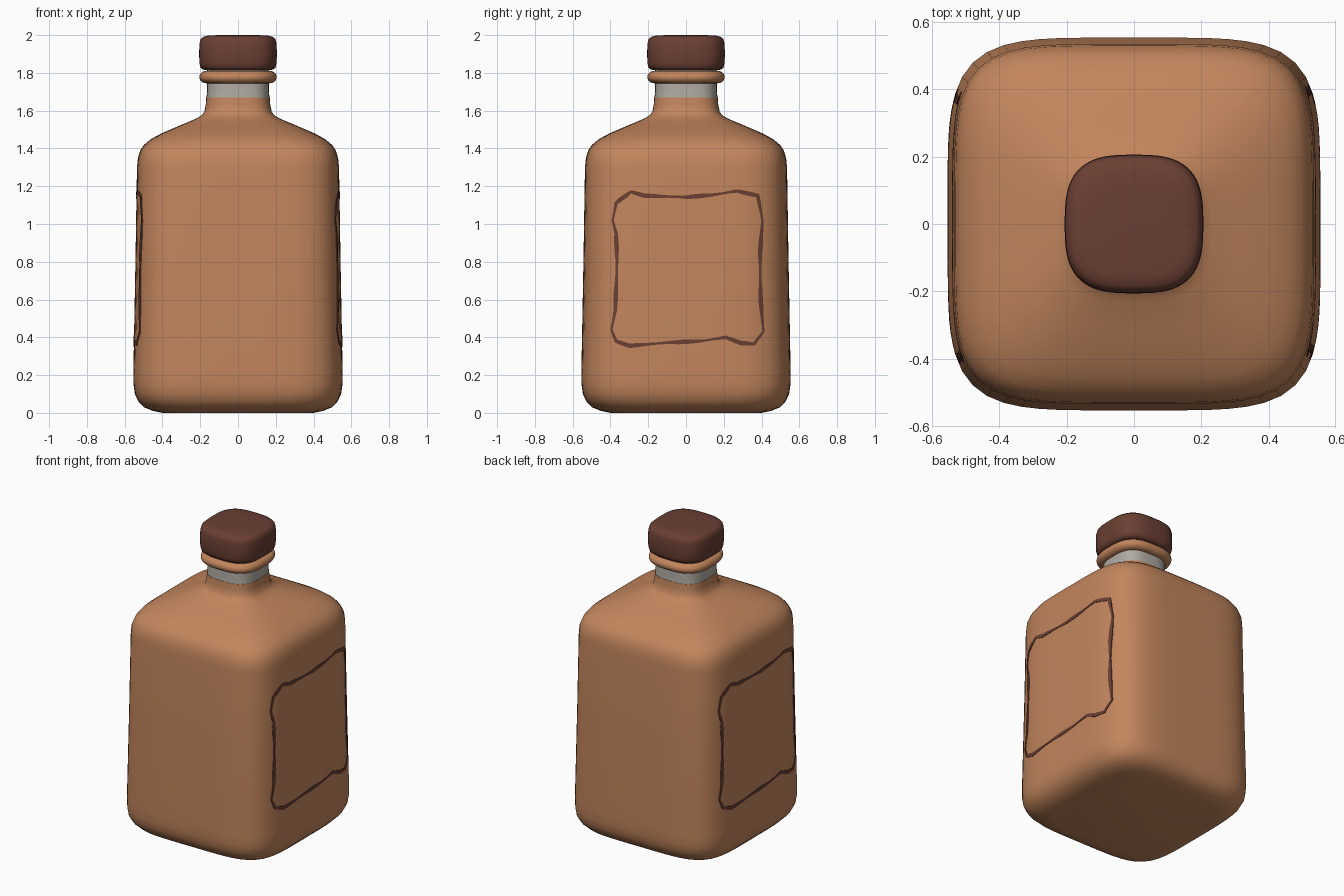
import bpy, bmesh, math
from mathutils import Vector

if "Cube" in bpy.data.objects:
    bpy.data.objects.remove(bpy.data.objects["Cube"])


def material(name, rgb):
    m = bpy.data.materials.new(name)
    m.diffuse_color = (*rgb, 1)
    m.use_nodes = True
    m.node_tree.nodes["Principled BSDF"].inputs["Base Color"].default_value = m.diffuse_color
    return m


AMBER = material("amber_brown", (0.54, 0.235, 0.108))
DARK = material("dark_brown", (0.145, 0.050, 0.033))
GREY = material("warm_grey", (0.43, 0.40, 0.36))


def radius(half, n, a):
    """Polar radius of a rounded-square (superellipse) section."""
    return half / (abs(math.cos(a)) ** n + abs(math.sin(a)) ** n) ** (1 / n)


def finish(name, bm, mat, angle=40):
    bmesh.ops.recalc_face_normals(bm, faces=bm.faces)
    me = bpy.data.meshes.new(name)
    bm.to_mesh(me)
    bm.free()
    me.materials.append(mat)
    ob = bpy.data.objects.new(name, me)
    bpy.context.collection.objects.link(ob)
    bpy.ops.object.select_all(action='DESELECT')
    ob.select_set(True)
    bpy.context.view_layer.objects.active = ob
    bpy.ops.object.shade_smooth_by_angle(angle=math.radians(angle))
    return ob


def loft(name, profile, mat, seg=80):
    """Closed loft through rows of (z, half width, section exponent)."""
    bm = bmesh.new()
    rings = []
    for z, half, n in profile:
        ring = []
        for i in range(seg):
            a = 2 * math.pi * i / seg
            r = radius(half, n, a)
            ring.append(bm.verts.new((r * math.cos(a), r * math.sin(a), z)))
        rings.append(ring)
    for lo, hi in zip(rings, rings[1:]):
        for i in range(seg):
            j = (i + 1) % seg
            bm.faces.new((lo[i], lo[j], hi[j], hi[i]))
    bm.faces.new(rings[0][::-1])
    bm.faces.new(rings[-1])
    return finish(name, bm, mat)


# Bottle body with sloping shoulders and lower neck
N = 4.8
BODY = [(0, .40, N), (.01, .45, N), (.03, .498, N), (.06, .527, N), (.10, .546, N),
        (.15, .553, N), (.22, .554, N), (.80, .543, N), (1.30, .535, N),
        (1.35, .530, N), (1.39, .517, 4.7), (1.42, .497, 4.6), (1.45, .46, 4.4),
        (1.48, .405, 4.1), (1.52, .312, 3.7), (1.555, .228, 3.3), (1.575, .193, 3.1),
        (1.595, .178, 3), (1.63, .171, 3), (1.67, .168, 3)]
loft("bottle_body", BODY, AMBER)

# Grey neck band, running up inside the collar to the cap
loft("neck_band", [(1.665, .167, 3), (1.70, .164, 3), (1.83, .164, 3)], GREY)

# Rounded collar ring
collar = [(1.778 + .033 * math.sin(t), .168 + .037 * math.cos(t), 2.8)
          for t in [math.radians(-90 + 18 * k) for k in range(11)]]
loft("neck_collar", collar, AMBER)

# Cap with softened edges
loft("cap", [(1.815, .165, 3), (1.817, .185, 3), (1.827, .198, 3), (1.85, .204, 3),
             (1.90, .206, 3), (1.955, .204, 3), (1.978, .198, 3), (1.991, .184, 3),
             (1.998, .155, 3), (2.0, .10, 3)], DARK)


def side_x(y, z):
    """x of the body's right side at a given y and z."""
    for (z0, h0, _), (z1, h1, _) in zip(BODY, BODY[1:]):
        if z0 <= z <= z1:
            h = h0 + (h1 - h0) * (z - z0) / (z1 - z0)
            return h * (1 - (abs(y) / h) ** N) ** (1 / N)


# Hand-drawn label outline on the right and left sides
PATH = [(-.29, 1.17), (-.22, 1.15), (0, 1.142), (.15, 1.155), (.27, 1.175),
        (.38, 1.15), (.405, 1.02), (.392, .85), (.395, .60), (.41, .43), (.36, .365),
        (.29, .37), (.21, .40), (.08, .38), (-.10, .372), (-.30, .355), (-.37, .38),
        (-.395, .44), (-.375, .54), (-.365, .80), (-.37, .95), (-.388, 1.02),
        (-.37, 1.11), (-.34, 1.135)]


def label_outline(name, s):
    pts = []
    for a, b in zip(PATH, PATH[1:] + PATH[:1]):
        a, b = Vector(a), Vector(b)
        k = max(2, int((b - a).length / .03))
        pts += [a.lerp(b, i / k) for i in range(k)]
    bm = bmesh.new()
    rows = []
    for i, p in enumerate(pts):
        t = (pts[(i + 1) % len(pts)] - pts[i - 1]).normalized()
        w = .009 + .003 * math.sin(i * .7)
        row = []
        for side, lift in ((1, -.004), (1, .003), (-1, .003), (-1, -.004)):
            y, z = p.x - t.y * w * side, p.y + t.x * w * side
            row.append(bm.verts.new((s * (side_x(y, z) + lift), s * y, z)))
        rows.append(row)
    for i, r in enumerate(rows):
        q = rows[(i + 1) % len(rows)]
        for j in range(4):
            m = (j + 1) % 4
            bm.faces.new((r[j], r[m], q[m], q[j]))
    finish(name, bm, DARK, 30)


label_outline("label_outline_right", 1)
label_outline("label_outline_left", -1)
